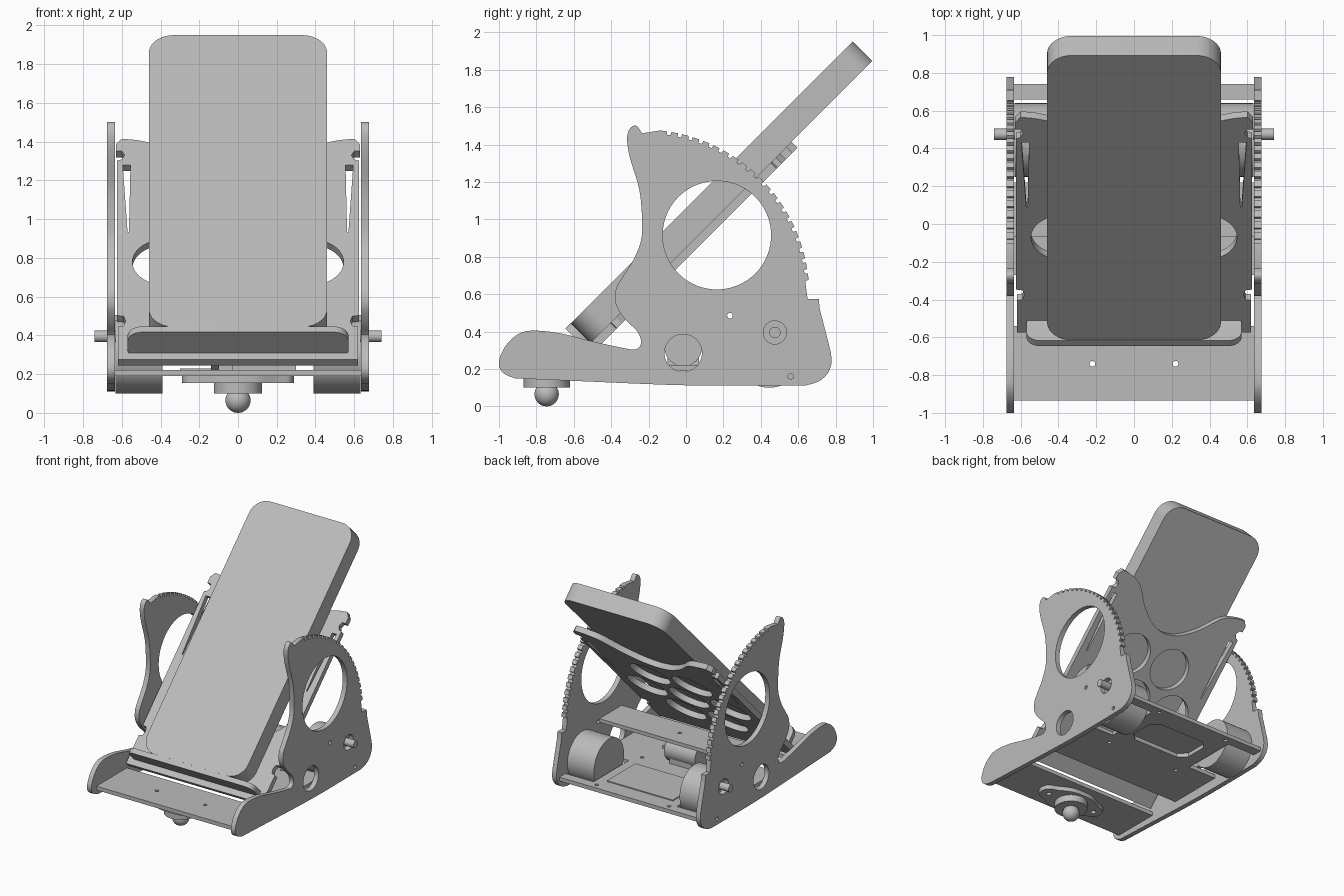
import bpy, bmesh, math
from mathutils import Matrix, Vector

cube = bpy.data.objects.get("Cube")
if cube:
    bpy.data.objects.remove(cube, do_unlink=True)

grey = bpy.data.materials.new("plain_grey")
grey.use_nodes = True
COLOR = (0.5, 0.5, 0.5, 1)
grey.diffuse_color = COLOR
grey.node_tree.nodes["Principled BSDF"].inputs["Base Color"].default_value = COLOR


# ---------- helpers ----------
def finish(ob, name):
    ob.name = name
    ob.data.materials.clear()
    ob.data.materials.append(grey)
    bpy.ops.object.shade_smooth_by_angle(angle=math.radians(30))
    return ob


def frame(x, y, origin):
    """Matrix whose local X and Y follow the given axes."""
    x, y = Vector(x).normalized(), Vector(y).normalized()
    m = Matrix((x, y, x.cross(y))).transposed().to_4x4()
    m.translation = origin
    return m


def plate(name, loops, low, high, matrix=Matrix()):
    """Flat sheet from an outline and hole loops, between two local heights."""
    cu = bpy.data.curves.new(name, "CURVE")
    cu.dimensions, cu.fill_mode = "2D", "BOTH"
    cu.extrude = (high - low) / 2
    for loop in loops:
        sp = cu.splines.new("POLY")
        sp.points.add(len(loop) - 1)
        for p, (a, b) in zip(sp.points, loop):
            p.co = (a, b, 0, 1)
        sp.use_cyclic_u = True
    ob = bpy.data.objects.new(name, cu)
    bpy.context.collection.objects.link(ob)
    bpy.ops.object.select_all(action="DESELECT")
    ob.select_set(True)
    bpy.context.view_layer.objects.active = ob
    bpy.ops.object.convert(target="MESH")
    ob = bpy.context.object
    bm = bmesh.new()
    bm.from_mesh(ob.data)
    bmesh.ops.remove_doubles(bm, verts=bm.verts, dist=0.0005)
    bmesh.ops.recalc_face_normals(bm, faces=bm.faces)
    bm.to_mesh(ob.data)
    bm.free()
    ob.matrix_world = matrix @ Matrix.Translation((0, 0, (low + high) / 2))
    return finish(ob, name)


def cylinder(name, r, start, end):
    a, b = Vector(start), Vector(end)
    bpy.ops.mesh.primitive_cylinder_add(vertices=48, radius=r, depth=(b - a).length, location=(a + b) / 2)
    ob = bpy.context.object
    ob.rotation_euler = (b - a).to_track_quat("Z", "Y").to_euler()
    return finish(ob, name)


def circle(cx, cy, r, n=48):
    return [(cx + r * math.cos(t), cy + r * math.sin(t)) for t in (math.tau * i / n for i in range(n))]


def rect(x0, x1, y0, y1, r=0.0):
    if not r:
        return [(x0, y0), (x1, y0), (x1, y1), (x0, y1)]
    pts = []
    corners = ((x1 - r, y1 - r), (x0 + r, y1 - r), (x0 + r, y0 + r), (x1 - r, y0 + r))
    for q, (cx, cy) in enumerate(corners):
        for i in range(11):
            t = math.pi / 2 * (q + i / 10)
            pts.append((cx + r * math.cos(t), cy + r * math.sin(t)))
    return pts


def smooth(pts, n=5):
    """Curve through the points."""
    v = [Vector(p) for p in pts]
    v = [v[0]] + v + [v[-1]]
    out = []
    for a, b, c, d in zip(v, v[1:], v[2:], v[3:]):
        for i in range(n):
            t = i / n
            p = (2 * b + (c - a) * t + (2 * a - 5 * b + 4 * c - d) * t * t + (3 * b - a - 3 * c + d) * t ** 3) / 2
            out.append(tuple(p))
    return out + [tuple(v[-1])]


def mirrored(half):
    return half + [(-x, y) for x, y in reversed(half)]


# ---------- toothed side plates ----------
front_edge = smooth([
    (-.915, .15), (-.98, .18), (-1, .24), (-.96, .33), (-.89, .39), (-.81, .405), (-.67, .39),
    (-.51, .35), (-.35, .315), (-.27, .305), (-.24, .34), (-.26, .4), (-.325, .465), (-.375, .545),
    (-.375, .625), (-.34, .69), (-.28, .785), (-.24, .89), (-.235, 1), (-.25, 1.16), (-.3, 1.33),
    (-.315, 1.43), (-.3, 1.485), (-.265, 1.5), (-.235, 1.46)])
teeth = []
COUNT = 21
step = math.radians(80) / COUNT
for i in range(COUNT):
    a = math.radians(84) - i * step
    for r, k in ((.89, 0), (.89, .6), (.872, .65), (.872, .97)):
        teeth.append((-.23 + r * math.cos(a - k * step), .59 + r * math.sin(a - k * step)))
back_edge = [(.65, .575), (.71, .575)] + smooth([
    (.715, .52), (.75, .385), (.778, .26), (.765, .19), (.72, .14), (.65, .115), (.58, .112),
    (.02, .112), (-.57, .135)])
side_loops = [front_edge + teeth + back_edge,
              circle(.165, .915, .29, 72), circle(-.015, .285, .1), circle(.475, .395, .062),
              circle(.235, .485, .015, 16), circle(.56, .16, .015, 16)]
for side, s in (("left", 1), ("right", -1)):
    plate(side + "_side_plate", side_loops, -.02, .02, frame((0, 1, 0), (0, 0, 1), (s * .655, 0, 0)))
    # drive motors and their shafts
    cylinder(side + "_motor", .195, (s * .39, .445, .295), (s * .633, .445, .295))
    cylinder(side + "_motor_shaft", .03, (s * .6, .475, .395), (s * .74, .475, .395))

# ---------- base ----------
plate("front_base_plate",
      [rect(-.636, .636, -.935, -.54), circle(.22, -.74, .015, 16), circle(-.22, -.74, .015, 16)], .19, .222)
floor = mirrored([(.636, -.27), (.636, .2), (.38, .2), (.38, .66), (.636, .66), (.636, .74)])
opening = [(-.27, .32), (-.21, .26), (.21, .26), (.27, .32), (.27, .5), (.21, .56), (-.21, .56), (-.27, .5)]
plate("floor_plate", [floor, opening] + [circle(s * .33, y, .015, 16) for s in (1, -1) for y in (.1, .69)],
      .19, .222)
plate("floor_cover", [rect(-.3, .3, .23, .6)], .222, .23)
plate("upper_cross_plate", [rect(-.636, .636, -.07, .22), circle(0, .08, .015, 16)], .475, .505)
plate("circuit_board", [rect(-.03, .3, -.25, -.12)], .222, .245)
cylinder("centre_drum", .1, (-.14, -.015, .315), (.14, -.015, .315))
plate("drum_support", [rect(-.1, .1, -.1, .07)], .222, .29)

# ---------- ball caster ----------
flange = smooth([(.29, -.745), (.27, -.69), (.2, -.66), (.1, -.61), (0, -.6), (-.1, -.61), (-.2, -.66),
                 (-.27, -.69), (-.29, -.745)])
flange += [(x, -1.49 - y) for x, y in reversed(flange[1:-1])]
plate("caster_flange", [flange, circle(.22, -.745, .02, 16), circle(-.22, -.745, .02, 16)], .155, .19)
cylinder("caster_cup", .125, (0, -.745, .1), (0, -.745, .156))
bpy.ops.mesh.primitive_uv_sphere_add(segments=32, ring_count=16, radius=.065, location=(0, -.745, .065))
finish(bpy.context.object, "caster_ball")

# ---------- tilted phone and cradle ----------
CORNER = (0, -.51, .34)
tilted = frame((1, 0, 0), (0, 1, 1), CORNER)
plate("phone", [rect(-.46, .46, 0, 2.13, .13)], .001, .147, tilted)

right_half = [(.62, -.09), (.62, .15), (.59, .155), (.58, .19), (.59, .225), (.625, .23), (.625, 1.36),
              (.6, 1.37), (.585, 1.4), (.6, 1.43), (.63, 1.43), (.63, 1.48)]
right_half += smooth([(.6, 1.52), (.5, 1.505), (.4, 1.46), (.27, 1.32), (.13, 1.22), (.01, 1.19)])
slit = [(.563, .84), (.57, .84), (.595, 1.33), (.555, 1.33)]
holes = [circle(x, .62, .165) for x in (-.38, 0, .38)]
holes += [circle(x, v, .165) for x in (-.19, .19) for v in (.29, .95)]
plate("cradle_back_plate", [mirrored(right_half), slit, [(-x, y) for x, y in slit]] + holes, -.045, 0, tilted)

ledge = frame((1, 0, 0), (0, -1, 1), CORNER)
plate("cradle_ledge", [rect(-.57, .57, -.045, .15, .07)], .001, .042, ledge)
